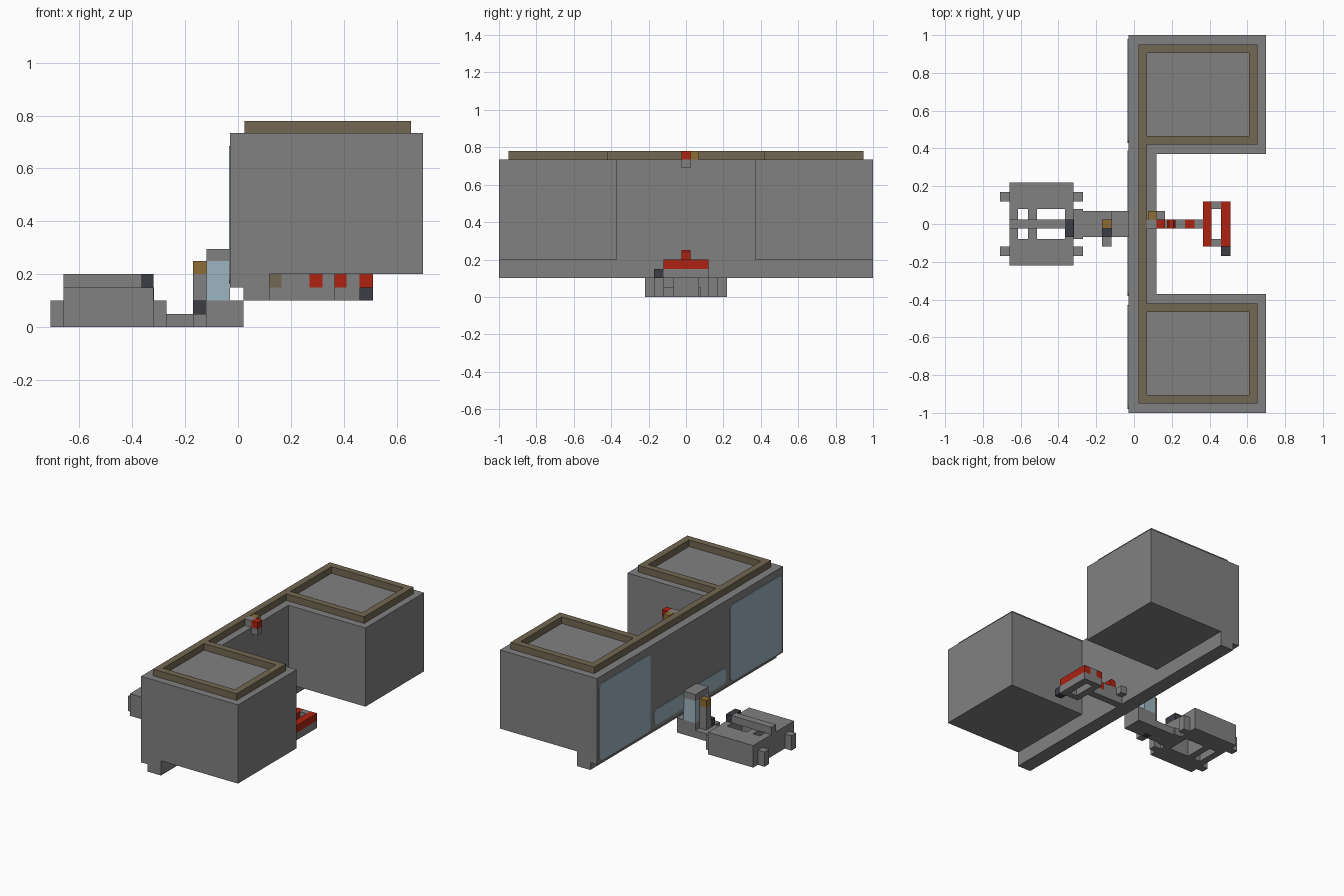
import bpy, math
from mathutils import Vector

cube = bpy.data.objects.get("Cube")
if cube:
    bpy.data.objects.remove(cube, do_unlink=True)


def material(name, r, g, b):
    m = bpy.data.materials.new(name)
    m.use_nodes = True
    m.diffuse_color = (r, g, b, 1)
    m.node_tree.nodes["Principled BSDF"].inputs["Base Color"].default_value = (r, g, b, 1)
    return m


grey = material("stone grey", .22, .22, .22)
brown = material("dull brown", .17, .135, .085)
amber = material("amber", .27, .15, .035)
red = material("red", .42, .016, .006)
dark = material("dark slate", .045, .045, .06)
glass = material("pale blue glass", .33, .46, .52)


def prism(name, points, axis, lo, hi, mat):
    """Extrude a 2D outline along an axis; outline uses the other two axes in order."""
    def place(p, d):
        v = list(p)
        v.insert("xyz".index(axis), d)
        return Vector(v)
    n = len(points)
    verts = [place(p, d) for d in (lo, hi) for p in points]
    faces = [list(range(n))[::-1], list(range(n, 2 * n))]
    faces += [(i, (i + 1) % n, (i + 1) % n + n, i + n) for i in range(n)]
    area = sum(points[i - 1][0] * points[i][1] - points[i][0] * points[i - 1][1] for i in range(n))
    if (area < 0) != (axis == "y"):
        faces = [list(f)[::-1] for f in faces]
    mesh = bpy.data.meshes.new(name)
    mesh.from_pydata(verts, [], faces)
    mesh.materials.append(mat)
    ob = bpy.data.objects.new(name, mesh)
    bpy.context.collection.objects.link(ob)
    return ob


def box(name, x, y, z, mat):
    outline = [(x[0], y[0]), (x[1], y[0]), (x[1], y[1]), (x[0], y[1])]
    return prism(name, outline, "z", *z, mat)


def pair(name, x, y, z, mat):
    box(name + "_left", x, y, z, mat)
    box(name + "_right", x, (-y[1], -y[0]), z, mat)


def window(name, y, z, r=.03):
    """Thin plate with rounded corners on the long back wall."""
    pts = []
    corners = [(y[1] - r, z[1] - r), (y[0] + r, z[1] - r), (y[0] + r, z[0] + r), (y[1] - r, z[0] + r)]
    for k, (cy, cz) in enumerate(corners):
        for s in range(4):
            a = math.pi / 2 * (k + s / 3)
            pts.append((cy + r * math.cos(a), cz + r * math.sin(a)))
    prism(name, pts, "x", -.034, -.028, glass)


# Main building: U-shaped block over a stepped spine
half = [(.7, .37), (.7, 1), (-.03, 1)]
u_shape = [(.12, .37)] + half + [(x, -y) for x, y in half[::-1]] + [(.12, -.37)]
prism("main_block", u_shape, "z", .2, .735, grey)
prism("spine_base", [(-.03, .2), (-.03, .15), (.02, .15), (.02, .1), (.12, .1), (.12, .2)],
      "y", -1, 1, grey)

# Roof parapet
box("parapet_spine", (.025, .07), (-.95, .95), (.735, .78), brown)
pair("parapet_outer", (.07, .61), (.905, .95), (.735, .78), brown)
pair("parapet_inner", (.07, .61), (.42, .465), (.735, .78), brown)
pair("parapet_end", (.61, .655), (.42, .95), (.735, .78), brown)

# Wall windows
window("large_window_left", (.43, .98), (.165, .685))
window("large_window_right", (-.98, -.43), (.165, .685))
window("low_window", (-.38, .39), (.18, .285))

# Roof beacon
box("beacon_mount", (.12, .165), (-.025, .025), (.69, .735), grey)
box("beacon_lamp", (.12, .165), (-.025, .025), (.735, .78), red)
box("beacon_back", (.07, .12), (-.025, .025), (.735, .78), grey)
box("beacon_side_lamp", (.075, .12), (.025, .07), (.735, .78), amber)

# Arm reaching out of the courtyard
box("arm_lower", (.12, .365), (-.025, .025), (.1, .15), grey)
box("arm_root", (.12, .165), (-.025, .025), (.15, .2), brown)
box("arm_bracket", (.12, .165), (.025, .07), (.15, .2), grey)
for x0, x1, mat in ((.165, .27, grey), (.27, .32, red), (.32, .365, grey)):
    box("arm_segment", (x0, x1), (-.025, .025), (.15, .2), mat)
prism("arm_knob", [(.175, .2), (.22, .2), (.22, .24), (.21, .25), (.185, .25), (.175, .24)],
      "y", -.025, .025, red)

# Red-topped frame at the end of the arm
for name, x in (("inner", (.365, .41)), ("outer", (.46, .51))):
    box("frame_base_" + name, x, (-.12, .12), (.1, .15), grey)
    box("frame_bar_" + name, x, (-.12, .12), (.15, .2), red)
pair("frame_side", (.41, .46), (.08, .12), (.1, .2), grey)
box("frame_foot", (.46, .51), (-.17, -.12), (.1, .15), dark)

# Glazed booth on the back wall
box("booth_base", (-.12, .02), (-.07, .07), (0, .1), grey)
box("booth_glass", (-.12, -.03), (-.07, .07), (.1, .25), glass)
box("booth_roof", (-.12, -.03), (-.07, .07), (.25, .295), grey)
box("booth_post", (-.17, -.12), (-.025, .025), (0, .2), grey)
box("booth_lamp", (-.17, -.12), (-.025, .025), (.2, .25), amber)
box("booth_control", (-.17, -.12), (-.07, -.025), (0, .1), dark)
box("booth_step", (-.17, -.12), (-.12, -.07), (0, .05), grey)
box("booth_ledge", (-.17, -.12), (.025, .07), (0, .05), grey)
box("link_plate", (-.27, -.17), (-.07, .07), (0, .05), grey)
box("link_joint", (-.32, -.27), (-.08, .08), (0, .05), grey)

# Outlying platform with open bays and a centre rail
pair("platform_side", (-.66, -.32), (.08, .22), (0, .15), grey)
for x in (-.66, -.56, -.365):
    box("platform_crossbar", (x, x + .047), (-.08, .08), (0, .15), grey)
box("platform_rail", (-.66, -.365), (-.025, .025), (.15, .2), grey)
box("platform_console", (-.365, -.32), (-.07, .025), (.15, .2), dark)
pair("platform_outer_foot", (-.71, -.66), (.12, .17), (0, .1), grey)
pair("platform_inner_foot", (-.32, -.27), (.12, .17), (0, .1), grey)
